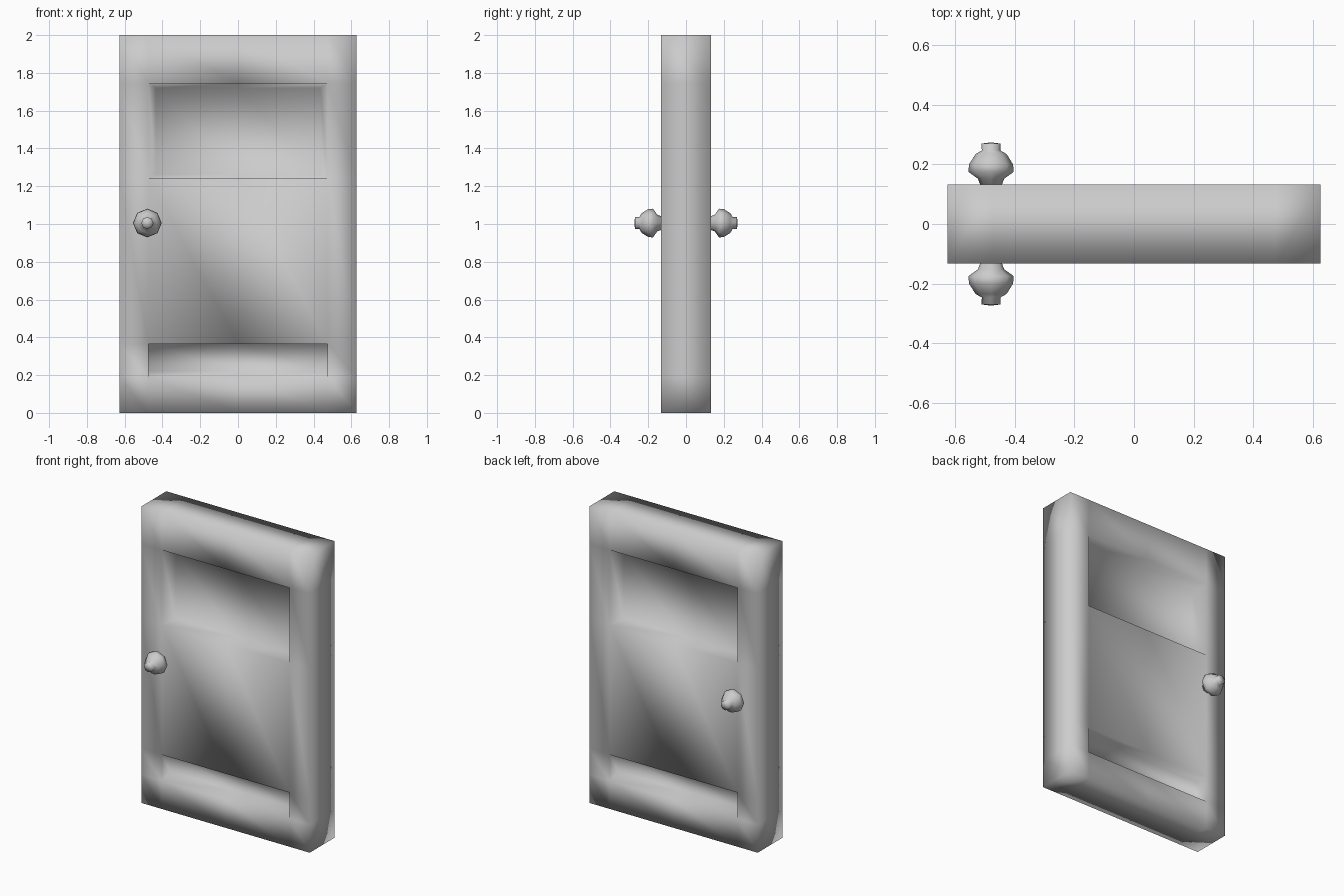
import bpy, bmesh, math
from mathutils import Matrix, Vector

cube = bpy.data.objects.get("Cube")
if cube:
    bpy.data.objects.remove(cube, do_unlink=True)

# Single flat colour
grey = bpy.data.materials.new("light_grey")
grey.use_nodes = True
colour = (0.6, 0.6, 0.6, 1)
grey.diffuse_color = colour
grey.node_tree.nodes["Principled BSDF"].inputs["Base Color"].default_value = colour


def finish(bm, name):
    bmesh.ops.recalc_face_normals(bm, faces=bm.faces)
    for face in bm.faces:
        face.smooth = True
    mesh = bpy.data.meshes.new(name)
    bm.to_mesh(mesh)
    bm.free()
    mesh.materials.append(grey)
    obj = bpy.data.objects.new(name, mesh)
    bpy.context.collection.objects.link(obj)
    return obj


# Door slab: a box cut along the edges of its panels
WIDTH, DEPTH, HEIGHT = 1.254, 0.264, 2.0
PANEL_X = 0.475
RECESS = 0.09
# bottom, top, then how far the floor draws in at the side, bottom and top
PANELS = [(0.19, 0.365, 0.0, 0.03, 0.0),
          (1.24, 1.745, 0.04, 0.02, 0.025)]

bm = bmesh.new()
bmesh.ops.create_cube(bm, size=1, matrix=Matrix.Translation((0, 0, HEIGHT / 2))
                      @ Matrix.Diagonal((WIDTH, DEPTH, HEIGHT, 1)))
cuts = [(Vector((x, 0, 0)), Vector((1, 0, 0))) for x in (-PANEL_X, 0, PANEL_X)]
cuts += [(Vector((0, 0, z)), Vector((0, 0, 1))) for p in PANELS for z in p[:2]]
for point, normal in cuts:
    bmesh.ops.bisect_plane(bm, geom=bm.verts[:] + bm.edges[:] + bm.faces[:],
                           plane_co=point, plane_no=normal)

# Recessed panels on both faces of the door
for side in (-1, 1):
    for low, high, side_in, low_in, high_in in PANELS:
        bm.normal_update()
        floor = []
        for face in bm.faces:
            c = face.calc_center_median()
            if face.normal.y * side > 0.9 and abs(c.x) < PANEL_X and low < c.z < high:
                floor.append(face)
        bmesh.ops.inset_region(bm, faces=floor, thickness=0.0, depth=0.0)
        middle = (low + high) / 2
        for v in {v for face in floor for v in face.verts}:
            v.co.y -= side * RECESS
            v.co.x *= 1 - side_in / PANEL_X
            v.co.z += low_in if v.co.z < middle else -high_in
finish(bm, "door_slab")

# Eight-sided turned knobs, one on each face
PROFILE = [(0.034, 0.125), (0.044, 0.152), (0.076, 0.175), (0.074, 0.2),
           (0.052, 0.235), (0.031, 0.247), (0.032, 0.27)]
for name, side in (("front_knob", -1), ("back_knob", 1)):
    bm = bmesh.new()
    rings = []
    for radius, y in PROFILE:
        angles = [i * math.tau / 8 for i in range(8)]
        rings.append([bm.verts.new((radius * math.cos(a), side * y,
                                    radius * math.sin(a))) for a in angles])
    for a, b in zip(rings, rings[1:]):
        for i in range(8):
            j = (i + 1) % 8
            bm.faces.new((a[i], a[j], b[j], b[i]))
    tip = bm.verts.new((0, side * 0.274, 0))
    for i in range(8):
        bm.faces.new((rings[-1][i], rings[-1][(i + 1) % 8], tip))
    bm.faces.new(rings[0])
    knob = finish(bm, name)
    knob.location = (-0.48, 0, 1.005)
